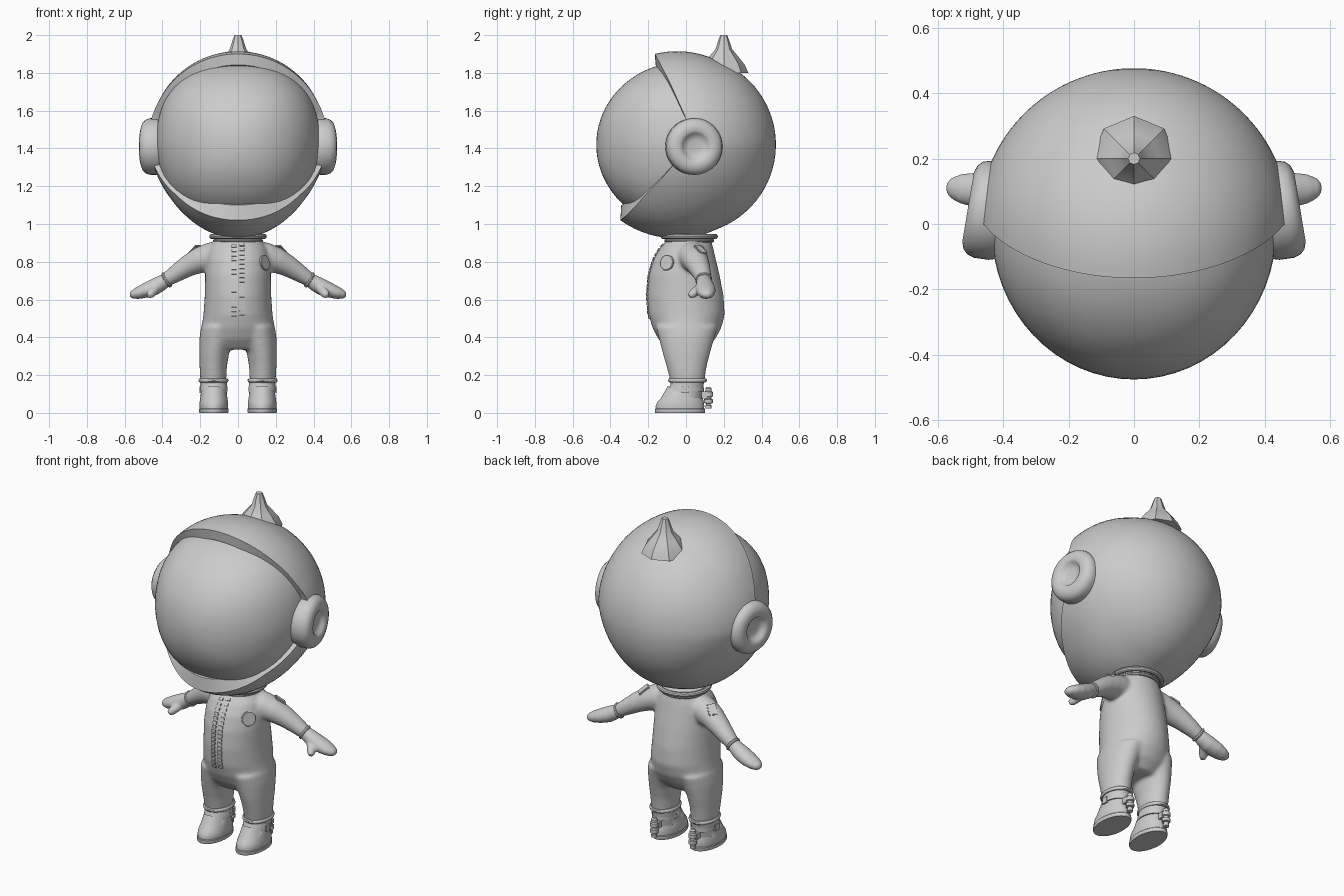
import bpy, bmesh, math
from math import sin, cos, pi, radians
from mathutils import Vector, Matrix
from mathutils.bvhtree import BVHTree

if "Cube" in bpy.data.objects:
    bpy.data.objects.remove(bpy.data.objects["Cube"])


def finish(name, bm, mirror=False, angle=35, remesh=0, smooth=4):
    bmesh.ops.recalc_face_normals(bm, faces=bm.faces)
    me = bpy.data.meshes.new(name)
    bm.to_mesh(me)
    bm.free()
    for p in me.polygons:
        p.use_smooth = True
    me.set_sharp_from_angle(angle=radians(angle))
    ob = bpy.data.objects.new(name, me)
    bpy.context.collection.objects.link(ob)
    if remesh:
        m = ob.modifiers.new("Fuse", 'REMESH')
        m.mode, m.voxel_size, m.use_smooth_shade = 'VOXEL', remesh, True
        s = ob.modifiers.new("Soften", 'SMOOTH')
        s.factor, s.iterations = 0.5, smooth
    if mirror:
        ob.modifiers.new("Mirror", 'MIRROR')
    return ob


def skin(bm, rings, cap=True):
    for a, b in zip(rings, rings[1:]):
        n = len(a)
        for i in range(n):
            bm.faces.new((a[i], a[(i + 1) % n], b[(i + 1) % n], b[i]))
    if cap:
        bm.faces.new(rings[0])
        bm.faces.new(rings[-1])


def tube(bm, pts, n=28, mx=1):
    """Loft ellipses (x, y, z, half_a, half_b) along a path."""
    c = [Vector((p[0] * mx, p[1], p[2])) for p in pts]
    rings = []
    for i, p in enumerate(pts):
        t = (c[min(i + 1, len(c) - 1)] - c[max(i - 1, 0)]).normalized()
        if abs(t.z) > 0.9:
            t = Vector((0, 0, math.copysign(1, t.z)))
        v = Vector((0, 1, 0))
        v = (v - t * v.dot(t)).normalized()
        u = v.cross(t)
        rings.append([bm.verts.new(c[i] + u * p[3] * cos(2 * pi * k / n) + v * p[4] * sin(2 * pi * k / n))
                      for k in range(n)])
    skin(bm, rings)


def lathe(bm, profile, mat, n=40):
    rings = [[bm.verts.new(mat @ Vector((r * cos(2 * pi * k / n), r * sin(2 * pi * k / n), h)))
              for k in range(n)] for r, h in profile]
    skin(bm, rings)


def torus(bm, mat, R, r, n=48, m=10):
    rings = [[bm.verts.new(mat @ Vector(((R + r * cos(2 * pi * j / m)) * cos(2 * pi * i / n),
                                         (R + r * cos(2 * pi * j / m)) * sin(2 * pi * i / n),
                                         r * sin(2 * pi * j / m)))) for j in range(m)] for i in range(n)]
    skin(bm, rings + [rings[0]], cap=False)


def box(bm, mat, size):
    bmesh.ops.create_cube(bm, size=1, matrix=mat @ Matrix.Diagonal((*size, 1)))


def aim(loc, normal):
    return Matrix.Translation(loc) @ Vector(normal).to_track_quat('Z', 'Y').to_matrix().to_4x4()


def lerp(table, s):
    for (a, va), (b, vb) in zip(table, table[1:]):
        if s <= b:
            return va + (vb - va) * (s - a) / (b - a)
    return table[-1][1]


HZ = 1.42
# Helmet shell: meridians from the back pole to a swept opening, with a flared lip
RIM_ANGLE = [(-1, 131), (-.6, 116), (-.25, 99), (0, 90), (.29, 90), (.68, 100), (1, 109)]
RIM_RADIUS = [(-1, .53), (-.6, .495), (-.2, .476), (.5, .48), (.8, .495), (1, .508)]
bm = bmesh.new()
N, M = 96, 28
rings = [[] for _ in range(M + 3)]
for k in range(N):
    a = 2 * pi * k / N
    s = sin(a)
    end, R = lerp(RIM_ANGLE, s), lerp(RIM_RADIUS, s)

    def put(j, r, th, scale=1, dy=0):
        x, y, z = r * sin(th) * cos(a) * scale, r * cos(th) + dy, r * sin(th) * s * scale
        x *= 1 - .15 * max(0, -z / .48)
        rings[j].append(bm.verts.new((x, y, HZ + z)))
    for j in range(M + 1):
        deg = 2 + (end - 2) * j / M
        f = max(0, (deg - 70) / (end - 70))
        put(j, .476 + (R - .476) * f, radians(deg))
    inner = .88 - .08 * max(0, -s) ** 2
    put(M + 1, R, radians(end), inner, 0.005)
    put(M + 2, R, radians(end), inner - .08, 0.08)
skin(bm, rings, cap=False)
bm.faces.new(rings[0])
finish("helmet_shell", bm, angle=40)

# Bulging visor, slightly squared in front view
bm = bmesh.new()
bmesh.ops.create_uvsphere(bm, u_segments=64, v_segments=40, radius=1)
for v in bm.verts:
    a = math.atan2(v.co.z, v.co.x)
    f = 1 + .05 * sin(2 * a) ** 2
    x = v.co.x * .435 * f
    z = v.co.z * .437 * f
    x *= 1 - .08 * max(0, -z / .48)
    v.co = (x, -.015 + .46 * v.co.y, HZ + z)
finish("visor", bm)

# Ear pads with a dished centre
bm = bmesh.new()
t = radians(9.5)
lathe(bm, [(.12, -.07), (.14, -.045), (.149, -.015), (.15, .03), (.144, .05), (.13, .065), (.108, .073),
           (.085, .073), (.07, .066), (.062, .052), (.035, .046), (.004, .045)],
      aim((.435, .04, 1.41), (cos(t), sin(t), 0)), 48)
finish("ear_pad", bm, mirror=True, angle=50)

# Faceted spike on the crown
bm = bmesh.new()
lathe(bm, [(.13, 1.80), (.11, 1.845), (.078, 1.885), (.044, 1.925), (.028, 1.975), (.018, 2.0)],
      Matrix.Translation((0, .2, 0)), 8)
finish("crown_spike", bm, angle=30)

# Neck rings
bm = bmesh.new()
torus(bm, Matrix.Translation((0, .017, .934)), .138, .014)
torus(bm, Matrix.Translation((0, .017, .912)), .122, .010)
finish("neck_ring", bm)

# Suit: torso, legs and arms fused into one skin
bm = bmesh.new()
tube(bm, [(0, .015, .945, .118, .112), (0, .013, .905, .13, .122), (0, .002, .87, .155, .143),
          (0, -.008, .81, .168, .167), (0, -.01, .73, .174, .188), (0, -.004, .62, .176, .203),
          (0, .003, .52, .183, .202), (0, .005, .45, .194, .182), (0, .004, .39, .19, .150),
          (0, .002, .335, .13, .10)], 48)
for s in (1, -1):
    tube(bm, [(.10, .004, .46, .095, .165), (.113, .003, .39, .092, .146), (.126, .002, .32, .08, .127),
              (.131, .003, .25, .073, .108), (.131, .006, .19, .07, .095), (.13, .008, .14, .065, .088)], mx=s)
    tube(bm, [(.08, .025, .835, .075, .075), (.15, .035, .826, .076, .078), (.21, .05, .806, .068, .07),
              (.27, .068, .775, .057, .06), (.33, .084, .737, .047, .05), (.385, .095, .70, .037, .04)], mx=s)
suit = finish("suit", bm, remesh=.009, smooth=14)

# Mitten gloves with thumbs
bm = bmesh.new()
tube(bm, [(.37, .092, .71, .034, .036), (.405, .097, .688, .041, .043), (.44, .1, .668, .044, .05),
          (.49, .105, .648, .039, .052), (.53, .108, .634, .032, .045), (.56, .11, .625, .022, .03),
          (.572, .11, .621, .01, .014)])
tube(bm, [(.425, .085, .672, .024, .024), (.445, .058, .648, .025, .025), (.462, .035, .63, .023, .023),
          (.472, .018, .618, .014, .014)], 16)
finish("glove", bm, mirror=True, remesh=.006, smooth=6)

# Glove cuffs
bm = bmesh.new()
axis = Vector((.075, .012, -.045))
torus(bm, aim((.378, .094, .704), axis), .036, .009, 32, 8)
finish("glove_cuff", bm, mirror=True)

# Boots
bm = bmesh.new()
tube(bm, [(.128, -.032, .012, .074, .126), (.128, -.032, .035, .076, .129), (.128, -.029, .058, .075, .123),
          (.128, -.022, .078, .072, .111), (.128, -.010, .098, .069, .097), (.128, .0, .12, .068, .089),
          (.128, .006, .15, .07, .087), (.128, .008, .175, .071, .088)], 40)
finish("boot", bm, mirror=True, angle=60)

# Boot soles, ankle straps and top cuffs
bm = bmesh.new()
tube(bm, [(.128, -.032, 0, .076, .131), (.128, -.032, .004, .078, .133), (.128, -.032, .02, .078, .133),
          (.128, -.032, .024, .075, .13)], 40)
finish("boot_sole", bm, mirror=True)
bm = bmesh.new()
tube(bm, [(.128, .0, .112, .069, .09), (.128, .0, .113, .073, .095), (.128, .003, .135, .0735, .092),
          (.128, .004, .136, .069, .088)], 40)
box(bm, Matrix.Translation((.2, -.005, .122)), (.01, .035, .036))
finish("ankle_strap", bm, mirror=True)
bm = bmesh.new()
torus(bm, Matrix.Translation((.13, .008, .172)) @ Matrix.Diagonal((.77, 1, 1, 1)), .092, .011)
finish("boot_cuff", bm, mirror=True)

# Heel thrusters: stacked collars on a bracket
bm = bmesh.new()
lathe(bm, [(.008, .022), (.016, .024), (.016, .04), (.012, .042), (.012, .05), (.023, .052), (.023, .072),
           (.015, .075), (.015, .085), (.023, .088), (.023, .11), (.017, .115), (.017, .13), (.01, .138)],
      Matrix.Translation((.128, .119, 0)), 20)
box(bm, Matrix.Translation((.128, .098, .095)), (.05, .03, .035))
finish("heel_thruster", bm, mirror=True)

# Details placed on the finished suit surface
tree = BVHTree.FromObject(suit, bpy.context.evaluated_depsgraph_get())

# Chest badge on one side
loc, nor, *_ = tree.find_nearest(Vector((.14, -.1, .795)))
bm = bmesh.new()
lathe(bm, [(.04, -.012), (.042, .003), (.038, .006), (.004, .006)], aim(loc, nor), 32)
finish("chest_badge", bm)

# Shoulder patches
loc, nor, *_ = tree.find_nearest(Vector((.235, .085, .88)))
bm = bmesh.new()
box(bm, aim(loc, nor), (.05, .07, .012))
bmesh.ops.bevel(bm, geom=bm.edges[:], offset=.004, segments=2, affect='EDGES')
finish("shoulder_patch", bm, mirror=True)

# Zip: two staggered columns of teeth down the chest
bm = bmesh.new()
for i in range(17):
    for s in (1, -1):
        z = .505 + i * .0235 + (.006 if s > 0 else 0)
        hit, nor, *_ = tree.ray_cast(Vector((s * .021, -1, z)), Vector((0, 1, 0)))
        if hit:
            box(bm, aim(hit, nor), (.026, .015, .012))
finish("zip_teeth", bm)
